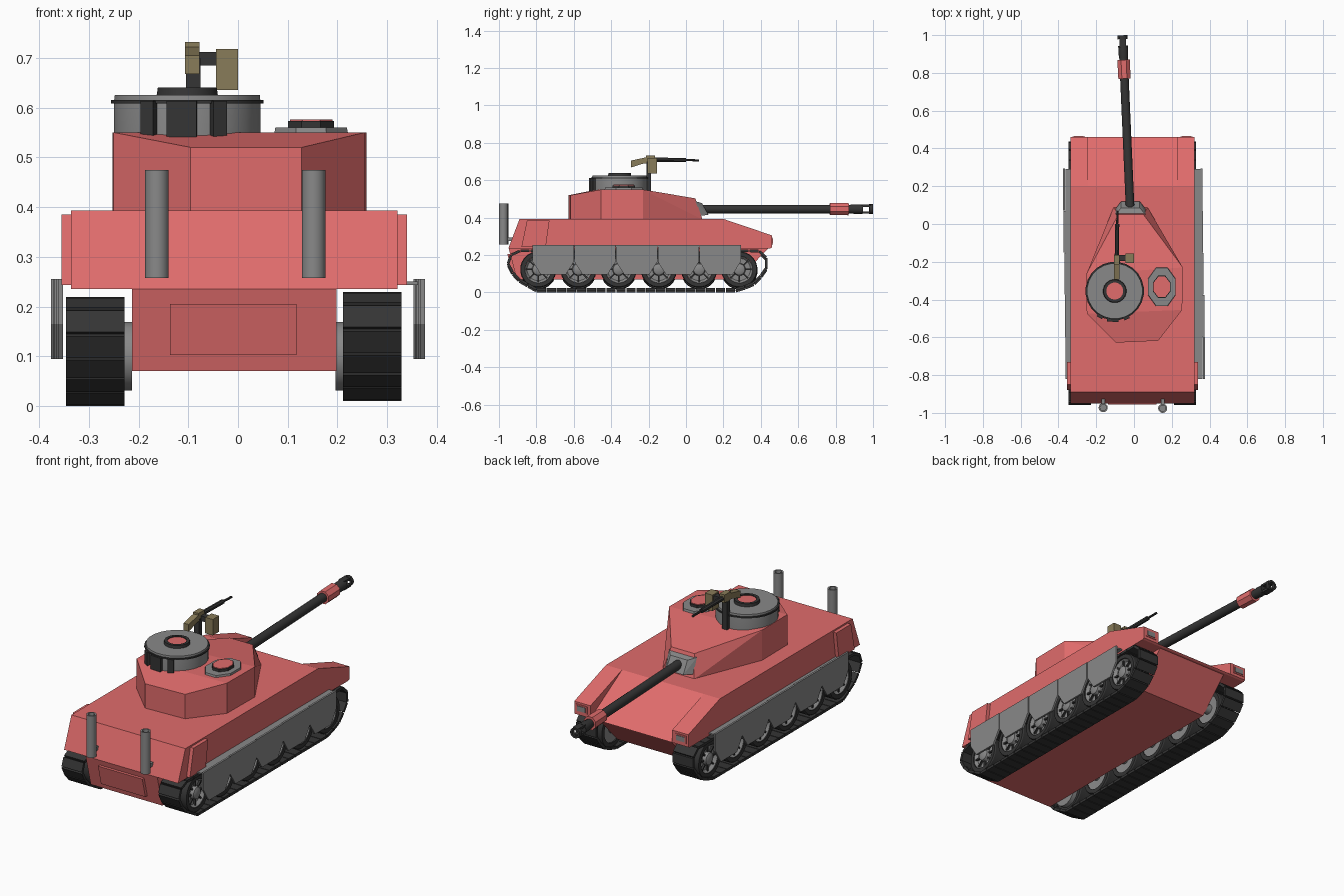
import bpy, bmesh, math
from mathutils import Vector, Matrix

if "Cube" in bpy.data.objects:
    bpy.data.objects.remove(bpy.data.objects["Cube"])

CX = -0.0075  # centre line of the hull


def material(name, rgb):
    m = bpy.data.materials.new(name)
    m.diffuse_color = (*rgb, 1)
    m.use_nodes = True
    m.node_tree.nodes["Principled BSDF"].inputs["Base Color"].default_value = m.diffuse_color
    return m


RED = material("red_paint", (0.75, 0.15, 0.15))
GREY = material("grey_steel", (0.25, 0.25, 0.25))
DARK = material("dark_metal", (0.035, 0.035, 0.035))
KHAKI = material("khaki", (0.25, 0.2, 0.1))


def finish(name, bm, mat, smooth=False):
    bmesh.ops.remove_doubles(bm, verts=bm.verts, dist=1e-5)
    bmesh.ops.recalc_face_normals(bm, faces=bm.faces)
    me = bpy.data.meshes.new(name)
    bm.to_mesh(me)
    bm.free()
    ob = bpy.data.objects.new(name, me)
    bpy.context.collection.objects.link(ob)
    me.materials.append(mat)
    if smooth:
        bpy.ops.object.select_all(action='DESELECT')
        ob.select_set(True)
        bpy.context.view_layer.objects.active = ob
        bpy.ops.object.shade_smooth_by_angle(angle=math.radians(30))
    return ob


def prism(name, profile, x0, x1, mat):
    """Side profile (y, z) extruded along x."""
    bm = bmesh.new()
    f = bm.faces.new([bm.verts.new((x0, y, z)) for y, z in profile])
    ext = bmesh.ops.extrude_face_region(bm, geom=[f])['geom']
    bmesh.ops.translate(bm, vec=(x1 - x0, 0, 0),
                        verts=[v for v in ext if isinstance(v, bmesh.types.BMVert)])
    return finish(name, bm, mat)


def convex(name, points, mat):
    bm = bmesh.new()
    for p in points:
        bm.verts.new(p)
    bmesh.ops.convex_hull(bm, input=bm.verts)
    bmesh.ops.dissolve_limit(bm, angle_limit=0.02, verts=bm.verts, edges=bm.edges)
    return finish(name, bm, mat)


def add_box(bm, size, mtx):
    bmesh.ops.create_cube(bm, size=1, matrix=mtx @ Matrix.Diagonal((*size, 1)))


def box(name, lo, hi, mat):
    bm = bmesh.new()
    lo, hi = Vector(lo), Vector(hi)
    add_box(bm, hi - lo, Matrix.Translation((lo + hi) / 2))
    return finish(name, bm, mat)


def lathe(name, profile, origin, axis, mat, n=24, scale=(1, 1)):
    """Profile (radius, distance along axis) turned round an axis."""
    bm = bmesh.new()
    q = Vector(axis).to_track_quat('Z', 'Y')
    rings = []
    for r, t in profile:
        rings.append([bm.verts.new(Vector(origin) + q @ Vector(
            (r * scale[0] * math.cos(a), r * scale[1] * math.sin(a), t)))
            for a in [math.tau * (i + 0.5) / n for i in range(n)]])
    for a, b in zip(rings, rings[1:]):
        for i in range(n):
            j = (i + 1) % n
            bm.faces.new((a[i], a[j], b[j], b[i]))
    return finish(name, bm, mat, n >= 12)


def rod(name, p0, p1, r, mat, n=16):
    d = Vector(p1) - Vector(p0)
    return lathe(name, [(0, 0), (r, 0), (r, d.length), (0, d.length)], p0, d, mat, n)


# Hull
prism("upper_hull", [(-.95, .235), (-.89, .393), (.2, .393), (.46, .24), (.45, .235)],
      CX - .328, CX + .328, RED)
prism("lower_hull", [(-.948, .236), (-.905, .07), (.28, .07), (.44, .236)],
      CX - .206, CX + .206, RED)
prism("rear_panel", [(-.955, .205), (-.93, .205), (-.905, .103), (-.93, .103)],
      -.137, .118, RED)

# Running gear, both sides
WHEELS = [-.79 + .215 * i for i in range(6)]
PATH = [(-.80, .007), (.28, .007), (.37, .045), (.43, .115), (.43, .175), (.39, .212),
        (-.90, .212), (-.945, .185), (-.952, .14), (-.91, .07)]


def track(name, xc, dz, links=56, width=.117):
    pts = [Vector((0, y, z + dz)) for y, z in PATH]
    segs = list(zip(pts, pts[1:] + pts[:1]))
    total = sum((b - a).length for a, b in segs)

    def at(s):
        s %= total
        for a, b in segs:
            d = (b - a).length
            if s <= d:
                return a.lerp(b, s / d)
            s -= d
        return pts[0]

    bm = bmesh.new()
    pitch = total / links
    for i in range(links):
        a, b = at(i * pitch), at((i + 1) * pitch)
        d = b - a
        mtx = (Matrix.Translation((a + b) / 2 + Vector((xc, 0, 0)))
               @ Matrix.Rotation(math.atan2(d.z, d.y), 4, 'X'))
        add_box(bm, (width, d.length * .93, .014), mtx)
    finish(name, bm, DARK)


for side, s, xt, dz in (("left", -1, -.287, 0), ("right", 1, .27, .01)):
    track(side + "_track", xt, dz)
    for i, y in enumerate(WHEELS):
        o = (xt, y, .113 + dz)
        lathe(f"{side}_tyre_{i}", [(.072, -.05), (.093, -.05), (.097, -.044), (.097, .044),
              (.093, .05), (.072, .05), (.072, -.05)], o, (s, 0, 0), DARK)
        lathe(f"{side}_wheel_{i}", [(0, -.04), (.072, -.045), (.072, .045), (.06, .03),
              (.034, .03), (.03, .048), (.018, .054), (0, .054)], o, (s, 0, 0), GREY, 20)
        # Spoke ribs
        bm = bmesh.new()
        for k in range(8):
            add_box(bm, (.012, .032, .008), Matrix.Translation(Vector(o) + Vector((s * .034, 0, 0)))
                    @ Matrix.Rotation(k * math.tau / 8, 4, 'X') @ Matrix.Translation((0, .05, 0)))
        finish(f"{side}_wheel_ribs_{i}", bm, DARK)
        rod(f"{side}_axle_{i}", (CX + s * .2, y, .115 + dz), (xt, y, .115 + dz), .026, GREY)
    rod(side + "_drive_hub", (xt - s * .04, -.79, .1), (xt - s * .074, -.79, .1), .07, GREY)

    # Skirt panels, hung slightly askew
    for i in range(5):
        y0 = -.82 + .223 * i
        L = .221
        x = s * .364 - (y0 + .37) * .015
        prism(f"{side}_skirt_{i}", [(y0, .255), (y0 + L, .255), (y0 + L, .165), (y0 + .8 * L, .095),
              (y0 + .2 * L, .095), (y0, .165)], x - .005, x + .005, GREY)
    box(side + "_skirt_flange", (CX + s * .31, -.82, .243), (s * .362, .29, .25), GREY)

    # Side stowage, front fender and headlight
    prism(side + "_side_box", [(-.88, .243), (-.85, .385), (-.73, .385), (-.75, .243)],
          CX + s * .32, CX + s * .347, RED)
    prism(side + "_fender", [(.2, .393), (.46, .305), (.46, .24)],
          CX + s * .235, CX + s * .328, RED)
    xl = CX + s * .285
    box(side + "_lamp_frame", (xl - .032, .44, .255), (xl + .032, .463, .295), RED)
    box(side + "_lamp", (xl - .024, .45, .262), (xl + .024, .466, .288), GREY)

    # Exhaust stack
    xe, ye = (-.163, -.972) if s < 0 else (.152, -.976)
    lathe(side + "_exhaust", [(0, 0), (.024, 0), (.024, .218), (.016, .218), (.016, .15), (0, .15)],
          (xe, ye, .257), (0, 0, 1), GREY, 20)
    box(side + "_exhaust_bracket", (xe - .01, ye, .275), (xe + .01, -.92, .295), GREY)

# Turret
PLAN = [(-.095, -.628, .52), (.128, -.618, .52), (.255, -.455, .55), (.258, -.23, .55),
        (.05, .05, .503), (-.083, .05, .503), (-.252, -.265, .55), (-.25, -.475, .55)]
base = [(x, y, .39) for x, y, z in PLAN if y < 0] + [(.072, .088, .39), (-.108, .088, .39)]
convex("turret", PLAN + base, RED)
convex("mantlet", [(x, y, z) for z, y in ((.487, .05), (.41, .08)) for x in (-.098, .062)]
       + [(x, y, z) for z, y in ((.478, .085), (.415, .12)) for x in (-.068, .03)], GREY)

# Main gun
GUN0, AXIS = Vector((-.019, .05, .446)), Vector((-.044, 1, 0)).normalized()
rod("gun_barrel", GUN0, GUN0 + AXIS * .83, .023, DARK, 20)
lathe("barrel_collar", [(0, 0), (.035, 0), (.036, .1), (0, .1)],
      GUN0 + AXIS * .72, AXIS, RED, 8)
lathe("muzzle", [(0, 0), (.022, 0), (.026, .03), (.026, .075), (0, .075)],
      GUN0 + AXIS * .82, AXIS, DARK, 16)
lathe("muzzle_ring", [(.016, 0), (.027, 0), (.027, .02), (.016, .02), (.016, 0)],
      GUN0 + AXIS * .93, AXIS, DARK, 16)
tip = GUN0 + AXIS * .915
for name, dz in (("muzzle_top_strip", .018), ("muzzle_bottom_strip", -.018)):
    box(name, tip + Vector((-.017, -.03, dz - .006)), tip + Vector((.017, .025, dz + .006)), DARK)

# Commander cupola
C = Vector((-.102, -.355, 0))
Z = (0, 0, 1)
lathe("cupola", [(0, .54), (.149, .54), (.149, .608), (.147, .625), (0, .625)], C, Z, GREY, 24)
lathe("cupola_band", [(.14, .608), (.155, .608), (.155, .615), (.14, .615), (.14, .608)],
      C, Z, DARK, 24)
lathe("cupola_hatch_ring", [(.045, .62), (.063, .62), (.06, .64), (.045, .64), (.045, .62)],
      C, Z, DARK, 20)
lathe("cupola_hatch", [(0, .62), (.046, .62), (.046, .636), (0, .636)], C, Z, RED, 20)
bm = bmesh.new()
for deg, w in ((-120, .03), (-94, .06), (-66, .03)):
    add_box(bm, (.04, w, .072), Matrix.Translation(C + Vector((0, 0, .577)))
            @ Matrix.Rotation(math.radians(deg), 4, 'Z') @ Matrix.Translation((.143, 0, 0)))
finish("cupola_vision_blocks", bm, DARK)

# Loader hatch
H = (.147, -.333, 0)
lathe("loader_hatch_rim", [(0, .54), (.086, .54), (.082, .56), (0, .56)], H, Z, GREY, 8, (.95, 1.32))
lathe("loader_hatch_edge", [(0, .555), (.05, .555), (.05, .573), (0, .573)], H, Z, DARK, 8, (1, 1.28))
lathe("loader_hatch_lid", [(0, .572), (.046, .572), (.046, .576), (0, .576)], H, Z, RED, 8, (1, 1.28))

# Roof machine gun
box("machine_gun_post", (-.105, -.212, .54), (-.075, -.188, .70), DARK)
prism("machine_gun_body", [(-.295, .668), (-.295, .705), (-.215, .722), (-.215, .732),
      (-.165, .732), (-.165, .69), (-.225, .69)], -.107, -.077, KHAKI)
rod("machine_gun_jacket", (-.091, -.17, .71), (-.089, .0, .708), .012, DARK, 8)
rod("machine_gun_barrel", (-.089, 0, .708), (-.087, .07, .706), .006, DARK, 8)
box("ammo_feed", (-.08, -.195, .685), (-.04, -.165, .712), DARK)
box("ammo_box", (-.044, -.207, .635), (0, -.155, .718), KHAKI)
